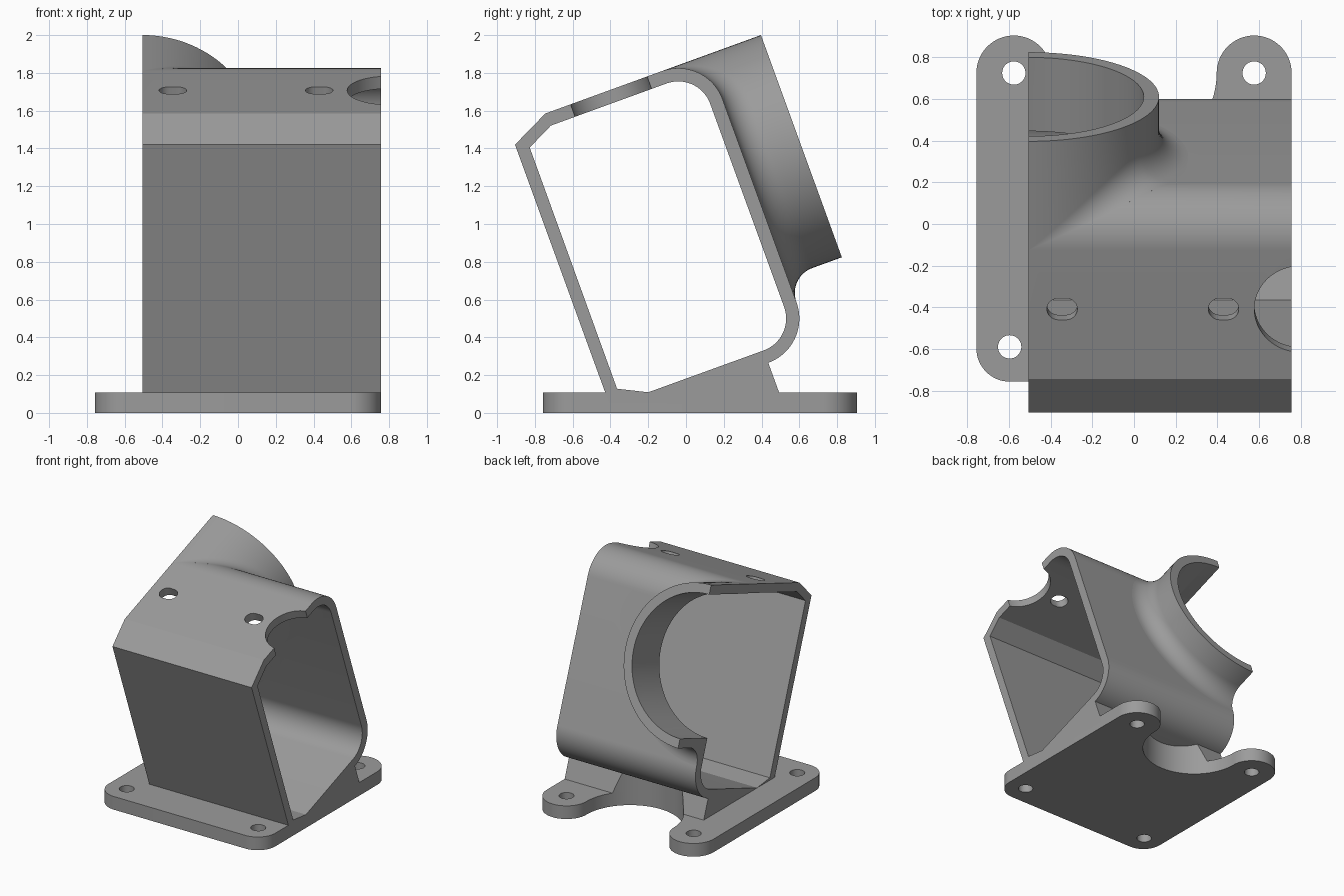
import bpy, bmesh, math
from mathutils import Vector

if "Cube" in bpy.data.objects:
    bpy.data.objects.remove(bpy.data.objects["Cube"])

TILT = math.radians(20)
C, S = math.cos(TILT), math.sin(TILT)
X0, X1 = -0.506, 0.757            # side limits of the housing
TOP, BOTTOM = 1.744, 0.10         # housing limits in the tilted frame
FRONT, BACK, R_OUT = -0.365, 0.75, 0.25
WALL = 0.07
COLLAR_R, HOLE_R, COLLAR_END, BLEND = 0.626, 0.553, 1.057, 0.14
COLLAR_B = TOP - COLLAR_R         # collar axis height in the tilted frame

grey = bpy.data.materials.new("plain_grey")
grey.diffuse_color = (0.33, 0.33, 0.33, 1)
grey.use_nodes = True
grey.node_tree.nodes["Principled BSDF"].inputs["Base Color"].default_value = grey.diffuse_color


def tilted(x, a, b):
    """a runs out of the back wall, b runs up the tilted housing"""
    return Vector((x, a * C - b * S, a * S + b * C))


def at_height(x, a, z):
    return Vector((x, (a - z * S) / C, z))


def arc(cx, cy, r, start, end, n):
    return [(cx + r * math.cos(math.radians(start + (end - start) * i / n)),
             cy + r * math.sin(math.radians(start + (end - start) * i / n)))
            for i in range(n + 1)]


def circle(cx, cy, r, n=64):
    return arc(cx, cy, r, 0, 360, n)[:-1]


def add_object(name, bm):
    bmesh.ops.recalc_face_normals(bm, faces=bm.faces)
    mesh = bpy.data.meshes.new(name)
    bm.to_mesh(mesh)
    bm.free()
    obj = bpy.data.objects.new(name, mesh)
    bpy.context.collection.objects.link(obj)
    obj.data.materials.append(grey)
    return obj


def prism(name, points, vec):
    bm = bmesh.new()
    face = bm.faces.new([bm.verts.new(p) for p in points])
    ext = bmesh.ops.extrude_face_region(bm, geom=[face], use_keep_orig=True)
    verts = [v for v in ext["geom"] if isinstance(v, bmesh.types.BMVert)]
    bmesh.ops.translate(bm, verts=verts, vec=vec)
    return add_object(name, bm)


def finish(obj, cutters):
    """Cut the part, then smooth its curved faces"""
    for cutter in cutters:
        mod = obj.modifiers.new("cut", 'BOOLEAN')
        mod.operation = 'DIFFERENCE'
        mod.solver = 'EXACT'
        mod.object = cutter
    graph = bpy.context.evaluated_depsgraph_get()
    graph.update()
    mesh = bpy.data.meshes.new_from_object(obj.evaluated_get(graph))
    obj.modifiers.clear()
    obj.data = mesh
    bpy.ops.object.select_all(action='DESELECT')
    obj.select_set(True)
    bpy.context.view_layer.objects.active = obj
    bpy.ops.object.shade_smooth_by_angle(angle=math.radians(25))


# Housing: tilted box section with rounded back corners
ca = BACK - R_OUT
back_curve = (arc(ca, TOP - R_OUT, R_OUT, 90, 0, 20)
              + arc(ca, BOTTOM + R_OUT, R_OUT, 0, -90, 20))
outer = [at_height(X0, FRONT, 0.05)]
outer += [tilted(X0, a, b) for a, b in
          [(FRONT, 1.644), (-0.158, TOP)] + back_curve]
outer.append(at_height(X0, (0.05 - BOTTOM * C) / S, 0.05))
housing = prism("housing", outer, (X1 - X0, 0, 0))

# Cavity through the housing
r_in = R_OUT - WALL
inner_curve = (arc(ca, TOP - R_OUT, r_in, 90, 0, 20)
               + arc(ca, BOTTOM + R_OUT, r_in, 0, -90, 20))
inner = [Vector((-1, -0.365, 0.128))]
inner += [tilted(-1, a, b) for a, b in
          [(-0.297, 1.603), (-0.152, TOP - WALL)] + inner_curve]
inner.append(Vector((-1, -0.2, 0.109)))
cavity = prism("cavity_cutter", inner, (2, 0, 0))

# Round opening through the back wall and collar
out_dir, up_dir = Vector((0, C, S)), Vector((0, -S, C))
opening = prism("opening_cutter",
                [tilted(x, 0.45, b) for x, b in circle(X0, COLLAR_B, HOLE_R, 96)],
                out_dir * 0.8)

# Roof slots and edge notch
roof_cutters = []
for x in (-0.345, 0.43):
    slot = arc(x + 0.018, 0.2, 0.055, -90, 90, 16) + arc(x - 0.018, 0.2, 0.055, 90, 270, 16)
    roof_cutters.append(prism("slot_cutter", [tilted(px, a, 1.55) for px, a in slot],
                              up_dir * 0.4))
roof_cutters.append(prism("notch_cutter",
                          [tilted(x, a, 1.55) for x, a in circle(0.798, 0.2, 0.22)],
                          up_dir * 0.4))

# Collar: half ring blended into the rounded back wall by a rolling fillet
bm = bmesh.new()
rows = []
SEG, STEPS = 60, 12
for i in range(SEG + 1):
    phi = math.pi * i / SEG
    radial = Vector((math.sin(phi), 0, math.cos(phi)))       # (x, a, b)
    axis = Vector((X0, 0, COLLAR_B))
    ball = axis + radial * (COLLAR_R + BLEND)
    over = ball.z - (TOP - R_OUT)
    if over > 0:
        ball.y = ca + math.sqrt(max(0, (R_OUT + BLEND) ** 2 - over ** 2))
        normal = Vector((0, ball.y - ca, over)).normalized()
    else:
        ball.y = BACK + BLEND
        normal = Vector((0, 1, 0))
    end = Vector((0, COLLAR_END, 0))
    row = [axis + radial * 0.5 + end, axis + radial * COLLAR_R + end]
    angle = radial.angle(normal, 0)
    for k in range(STEPS + 1):
        t = k / STEPS
        if angle < 1e-4:
            d = radial
        else:
            d = (radial * math.sin((1 - t) * angle) + normal * math.sin(t * angle)) / math.sin(angle)
        row.append(ball - d * BLEND)
    row.append(ball - normal * (BLEND + 0.05))
    row.append(axis + radial * 0.5 + Vector((0, 0.55, 0)))
    rows.append([bm.verts.new(tilted(*p)) for p in row])
n = len(rows[0])
for r0, r1 in zip(rows, rows[1:]):
    for k in range(n):
        bm.faces.new((r0[k], r0[(k + 1) % n], r1[(k + 1) % n], r1[k]))
bm.faces.new(rows[0])
bm.faces.new(rows[-1])
bmesh.ops.remove_doubles(bm, verts=bm.verts, dist=1e-5)
collar = add_object("collar", bm)

# Support wedge between the housing floor and the plate
wedge = prism("support_wedge",
              [tilted(X0, ca, 0.12), at_height(X0, ca, 0.05),
               at_height(X0, (0.05 - 0.12 * C) / S, 0.05)], (X1 - X0, 0, 0))
TAB_X, TAB_Y, TAB_R = 0.577, 0.725, 0.18
recess = prism("recess_cutter",
               [(x, y, -0.1) for x, y in circle(0, TAB_Y, TAB_X - TAB_R, 96)], (0, 0, 0.6))

# Base plate with two back tabs and a round recess between them
half = arc(0.597, -0.597, 0.16, -90, 0, 16) + arc(TAB_X, TAB_Y, TAB_R, 0, 180, 32)
bay = arc(0, TAB_Y, TAB_X - TAB_R, 0, -180, 48)[1:-1]
outline = half + bay + [(-x, y) for x, y in reversed(half)]
plate = prism("base_plate", [(x, y, 0) for x, y in outline], (0, 0, 0.108))
screw_cutters = [prism("screw_hole_cutter",
                       [(px, py, -0.1) for px, py in circle(sx * x, y, 0.056, 40)], (0, 0, 0.4))
                 for sx in (-1, 1) for x, y in ((TAB_X, TAB_Y), (0.597, -0.59))]

finish(housing, [cavity, opening] + roof_cutters)
finish(collar, [cavity, opening])
finish(wedge, [recess])
finish(plate, screw_cutters)
for cutter in [cavity, opening, recess] + roof_cutters + screw_cutters:
    bpy.data.objects.remove(cutter)
